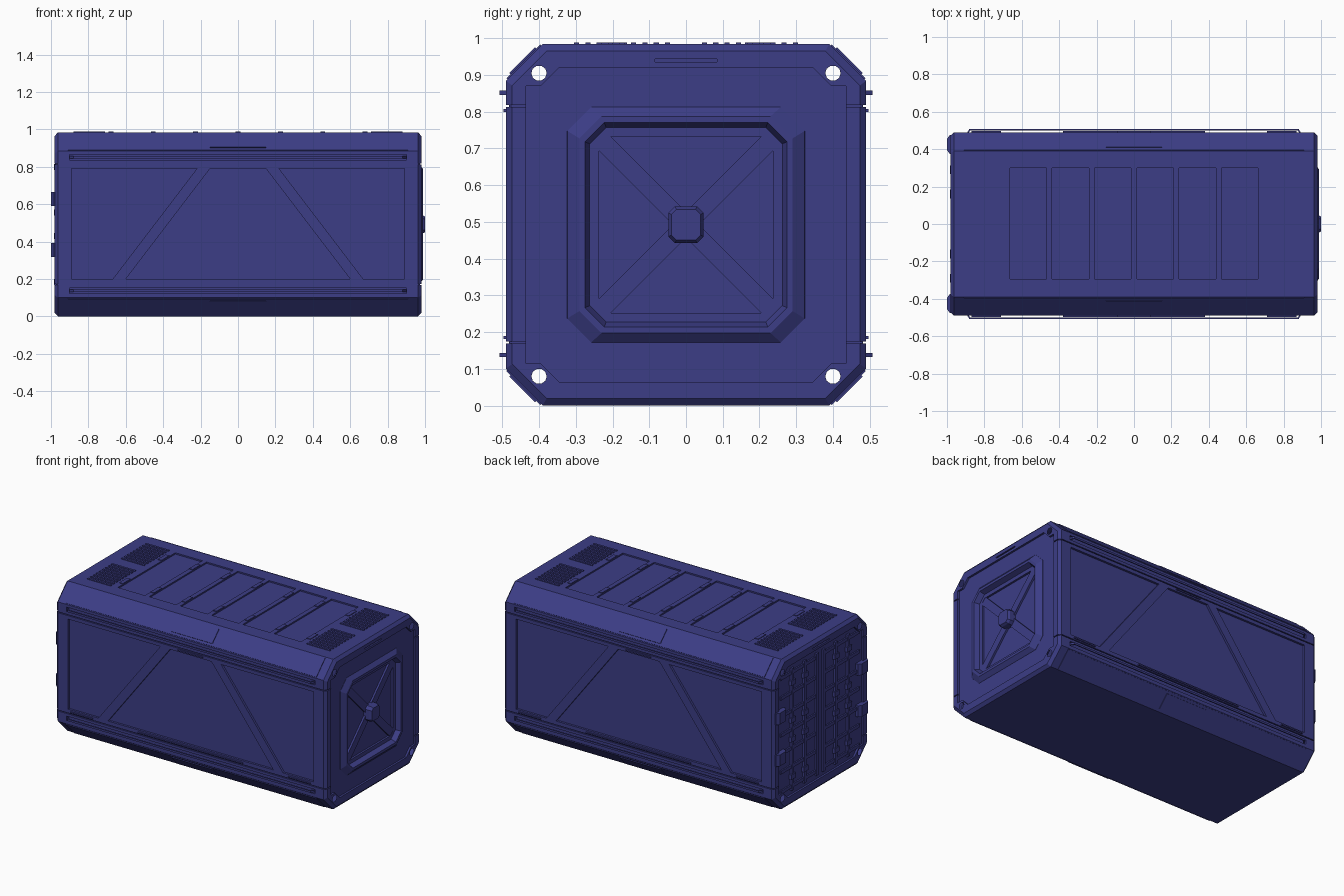
import bpy, bmesh, math

if "Cube" in bpy.data.objects:
    bpy.data.objects.remove(bpy.data.objects["Cube"])

mat = bpy.data.materials.new("blue_paint")
mat.diffuse_color = (0.045, 0.047, 0.24, 1)
mat.use_nodes = True
mat.node_tree.nodes["Principled BSDF"].inputs["Base Color"].default_value = mat.diffuse_color
CZ = 0.4925                      # height of the container's centre line
ORDER = {"x": lambda p, t: (t, p[0], p[1]),
         "y": lambda p, t: (p[0], t, p[1]),
         "z": lambda p, t: (p[0], p[1], t)}


def loft(bm, loops, caps=(True, True)):
    """Skin equal-length point loops, optionally closing each end."""
    rows = [[bm.verts.new(c) for c in lp] for lp in loops]
    n = len(rows[0])
    faces = [bm.faces.new((a[i], a[(i + 1) % n], b[(i + 1) % n], b[i]))
             for a, b in zip(rows, rows[1:]) for i in range(n)]
    if caps[0]:
        faces.append(bm.faces.new(rows[0][::-1]))
    if caps[1]:
        faces.append(bm.faces.new(rows[-1]))
    bmesh.ops.recalc_face_normals(bm, faces=faces)


def prism(bm, axis, pts, a, b):
    loft(bm, [[ORDER[axis](p, t) for p in pts] for t in (a, b)])


def rect(u0, u1, v0, v1):
    return [(u0, v0), (u1, v0), (u1, v1), (u0, v1)]


def octagon(hy, hz, c, cz=CZ):
    return [(hy, cz - hz + c), (hy, cz + hz - c), (hy - c, cz + hz), (c - hy, cz + hz),
            (-hy, cz + hz - c), (-hy, cz - hz + c), (c - hy, cz - hz), (hy - c, cz - hz)]


def ring(x, hy, hz, c):
    return [(x, y, z) for y, z in octagon(hy, hz, c)]


def finish(bm, name):
    me = bpy.data.meshes.new(name)
    bm.to_mesh(me)
    bm.free()
    me.materials.append(mat)
    ob = bpy.data.objects.new(name, me)
    bpy.context.collection.objects.link(ob)
    return ob


# main hull: chamfered box with bevelled ends
bm = bmesh.new()
loft(bm, [ring(-0.98, .473, .473, .094), ring(-0.963, .49, .4915, .1),
          ring(0.963, .49, .4915, .1), ring(0.98, .473, .473, .094)])
hull = finish(bm, "hull")

# all recesses gathered in one cutter
bm = bmesh.new()
side_panels = [[(-.89, .2), (-.67, .2), (-.22, .79), (-.89, .79)],
               [(-.6, .2), (.6, .2), (.15, .79), (-.15, .79)],
               [(.67, .2), (.89, .2), (.89, .79), (.22, .79)]]
for s in (-1, 1):
    for p in side_panels:
        prism(bm, "y", p, s * .476, s * .6)
    for z in (.138, .852):                                  # rail channels
        prism(bm, "y", rect(-.9, .9, z - .014, z + .014), s * .475, s * .6)
    for z in (.172, .816):                                  # panel seams
        prism(bm, "y", rect(-1.1, 1.1, z - .003, z + .003), s * .482, s * .6)
        for e in (-1, 1):
            prism(bm, "x", rect(s * .425, s * .4815, z - .003, z + .003), e * .972, e * 1.1)
quarter = [(.435, .3775), (.395, .3775), (.345, .4275)]
outline = []
for sy, sz in ((1, 1), (-1, 1), (-1, -1), (1, -1)):
    q = [(sy * y, CZ + sz * z) for y, z in quarter]
    outline += q if sy * sz > 0 else q[::-1]
for e in (-1, 1):                                           # notched end panels
    prism(bm, "x", outline, e * .967, e * 1.1)
    prism(bm, "x", rect(-.085, .085, .936, .944), e * .97, e * 1.1)
prism(bm, "x", octagon(.27, .273, .045), .945, .9675)       # hatch well
for i in range(6):                                          # roof panels
    x = (i - 2.5) * .2265
    prism(bm, "z", rect(x - .098, x + .098, -.295, .3), .975, 1.1)
holes = [(y, z) for y in (-.4, .4) for z in (.08, .905)]
for y, z in holes:                                          # corner lifting holes
    prism(bm, "x", [(y + .021 * math.cos(a * math.pi / 5), z + .021 * math.sin(a * math.pi / 5))
                    for a in range(10)], -1.2, 1.2)
cutter = finish(bm, "recess_cutter")
cutter.hide_render = True
mod = hull.modifiers.new("recesses", "BOOLEAN")
mod.object, mod.operation, mod.solver = cutter, "DIFFERENCE", "EXACT"
mod.use_self = True
bpy.context.view_layer.update()
me = bpy.data.meshes.new_from_object(hull.evaluated_get(bpy.context.evaluated_depsgraph_get()))
hull.modifiers.clear()
hull.data = me
bpy.data.objects.remove(cutter)
# the shell is hollow: drop the long tube walls behind the lifting holes
bm = bmesh.new()
bm.from_mesh(me)
tubes = [f for f in bm.faces if abs(f.normal.x) < .1 and any(
    math.hypot(v.co.y - y, v.co.z - z) < .024 for y, z in holes for v in f.verts[:1])]
bmesh.ops.delete(bm, geom=tubes, context="FACES")
bm.to_mesh(me)
bm.free()

# chamfer plates with a raised centre clasp
bm = bmesh.new()
for sy in (-1, 1):
    for sz in (-1, 1):
        for hx, lo, hi, h in ((.91, .004, .096, .004), (.15, .015, .085, .009)):
            d = h / math.sqrt(2)
            p = [(.49 - lo + d, .3915 + lo + d), (.49 - hi + d, .3915 + hi + d),
                 (.48 - hi, .3815 + hi), (.48 - lo, .3815 + lo)]
            prism(bm, "x", [(sy * y, CZ + sz * z) for y, z in p], -hx, hx)
finish(bm, "chamfer_plates")

# side rails bowed out of their channels
bm = bmesh.new()
for s in (-1, 1):
    for z in (.138, .852):
        p = [(-.9, .475), (-.88, .508), (.88, .508), (.9, .475),
             (.893, .475), (.875, .501), (-.875, .501), (-.893, .475)]
        prism(bm, "z", [(x, s * y) for x, y in p], z - .006, z + .006)
finish(bm, "side_rails")

# thin strips above and below the side panels
bm = bmesh.new()
for s in (-1, 1):
    for x0, x1, z in ((-.87, -.71, .186), (.71, .87, .186), (-.38, .38, .186), (-.09, .09, .803)):
        prism(bm, "y", rect(x0, x1, z - .004, z + .004), s * .48, s * .497)
finish(bm, "side_strips")

# roof vents: two banks of slats at each end
bm = bmesh.new()
for s in (-1, 1):
    for bank in (-1, 1):
        for i in range(9):
            y = bank * (.05 + i * .031)
            prism(bm, "z", rect(s * .71, s * .88, y - .007, y + .007), .98, .989)
finish(bm, "roof_vents")

# small clips between the roof panels
bm = bmesh.new()
for i in range(7):
    x = (i - 3) * .2265
    for y in (-.2, .2):
        prism(bm, "z", rect(x - .013, x + .013, y - .04, y + .04), .98, .988)
finish(bm, "roof_clips")

# right end hatch: raised octagonal frame around a well
bm = bmesh.new()
loft(bm, [ring(.96, .325, .3225, .065), ring(.968, .323, .32, .065), ring(.99, .29, .295, .06),
          ring(.99, .275, .278, .052), ring(.958, .262, .265, .045),
          ring(.958, .237, .24, .022), ring(.942, .237, .24, .022)], (False, False))
finish(bm, "hatch_frame")

# cross brace and hub in the hatch
bm = bmesh.new()
for s in (-1, 1):
    w = .018
    p = [(-.245 + w, -.245 - w), (.245 + w, .245 - w), (.245 - w, .245 + w), (-.245 - w, -.245 + w)]
    prism(bm, "x", [(s * y, CZ + z) for y, z in p], .94, .957 + s * .0005)
loft(bm, [ring(.94, .048, .05, .018), ring(.985, .048, .05, .018), ring(1.0, .04, .042, .014)])
finish(bm, "hatch_cross")

# left end double doors: grid of ribs
bm = bmesh.new()
for s in (-1, 1):
    for y, h in ((.035, .40), (.16, .40), (.29, .40)):
        prism(bm, "x", rect(s * (y - .012), s * (y + .012), CZ - h, CZ + h), -.96, -.979)
    for z in (.12, .25, .37, .4925, .615, .735, .865):
        prism(bm, "x", rect(s * .035, s * .41, z - .011, z + .011), -.96, -.976)
    for z in (.185, .43, .555, .8):                         # latch blocks on the ribs
        for y in (.16, .29):
            prism(bm, "x", rect(s * (y - .024), s * (y + .024), z - .016, z + .016), -.96, -.984)
finish(bm, "door_ribs")

# door hinges
bm = bmesh.new()
for s in (-1, 1):
    for z in (.355, .628):
        q = [(-.96, .375), (-.985, .375), (-1.0, .395), (-1.0, .455), (-.985, .475), (-.96, .475)]
        prism(bm, "z", [(x, s * y) for x, y in q], z - .037, z + .037)
finish(bm, "door_hinges")
